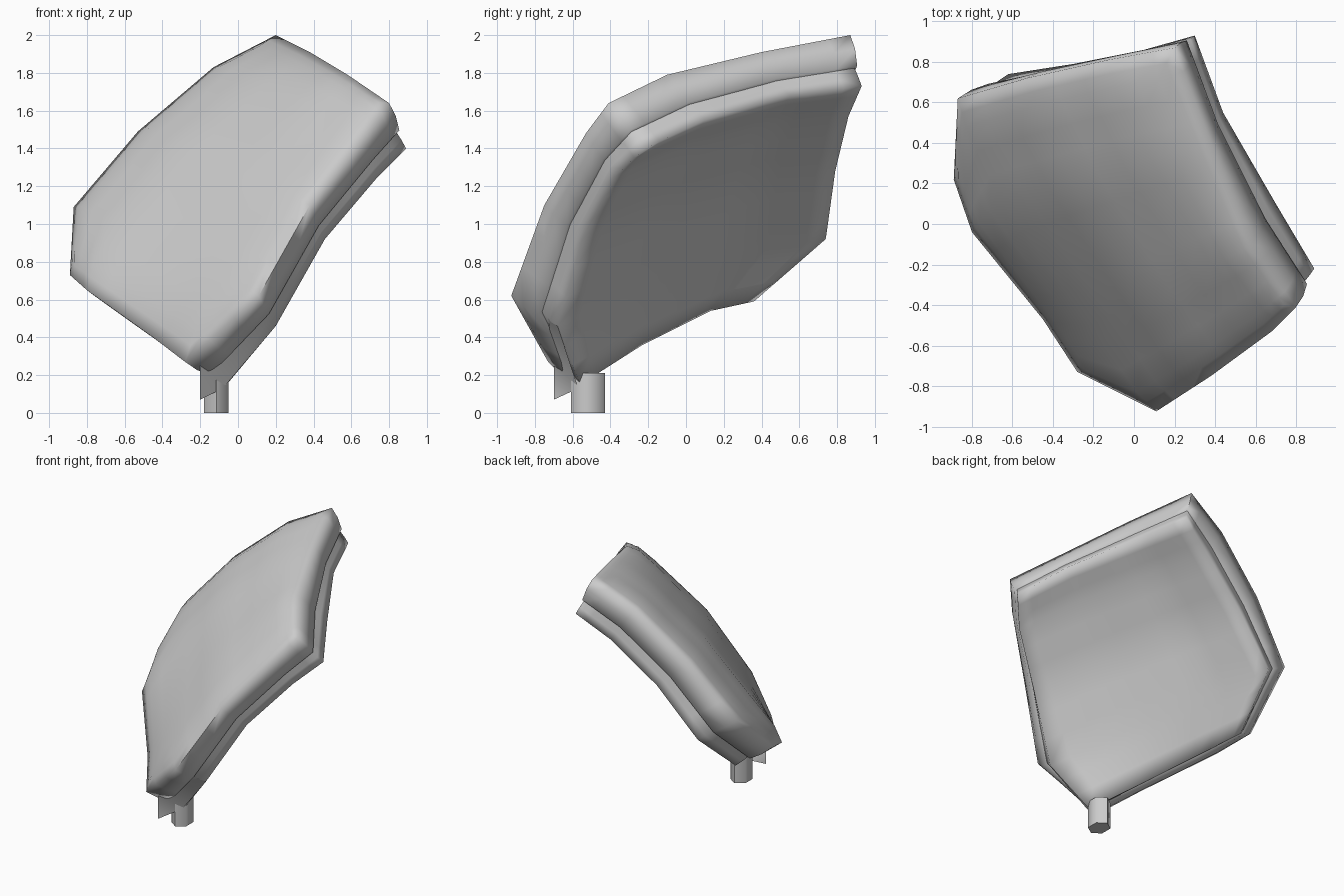
import bpy, bmesh, math
from mathutils import Vector as V

if "Cube" in bpy.data.objects:
    bpy.data.objects.remove(bpy.data.objects["Cube"])

grey = bpy.data.materials.new("plain grey")
grey.diffuse_color = (0.6, 0.6, 0.6, 1)
grey.use_nodes = True
grey.node_tree.nodes["Principled BSDF"].inputs["Base Color"].default_value = grey.diffuse_color

# Four border lines of the outer face and of the inner face
OUTER = dict(
    back=[(.2, .87, 2), (-.13, .81, 1.83), (-.53, .72, 1.49), (-.87, .62, 1.09), (-.89, .22, .73)],
    front=[(.8, -.41, 1.64), (.68, -.53, 1.48), (.38, -.75, 1.1), (.11, -.925, .62), (-.28, -.73, .27)],
    top=[(.2, .87, 2), (.38, .4, 1.91), (.58, -.1, 1.79), (.8, -.41, 1.64)],
    low=[(-.89, .22, .73), (-.8, -.04, .65), (-.45, -.47, .4), (-.28, -.73, .27)])
INNER = dict(
    back=[(.3, .93, 1.73), (.05, .86, 1.57), (-.3, .79, 1.28), (-.62, .74, .92), (-.68, .36, .59)],
    front=[(.89, -.22, 1.4), (.74, -.38, 1.25), (.46, -.55, .92), (.2, -.68, .46), (-.06, -.56, .15)],
    top=[(.3, .93, 1.73), (.44, .55, 1.68), (.7, .1, 1.55), (.89, -.22, 1.4)],
    low=[(-.68, .36, .59), (-.6, .13, .54), (-.35, -.23, .36), (-.06, -.56, .15)])
N = 12
NORMAL = V((-.55, -.49, .68)).normalized()
MID = V((0, 0, 1.15))


def along(line, t):
    s = t * (len(line) - 1)
    i = min(int(s), len(line) - 2)
    return V(line[i]).lerp(V(line[i + 1]), s - i)


def patch(b, lift):
    """Blend four borders into a grid, raising the interior by lift."""
    g = []
    c00, c01 = V(b["top"][0]), V(b["top"][-1])
    c10, c11 = V(b["low"][0]), V(b["low"][-1])
    for i in range(N + 1):
        u = i / N
        row = []
        for j in range(N + 1):
            v = j / N
            p = (along(b["back"], u).lerp(along(b["front"], u), v)
                 + along(b["top"], v).lerp(along(b["low"], v), u)
                 - c00.lerp(c01, v).lerp(c10.lerp(c11, v), u))
            if 0 < i < N and 0 < j < N:
                p += NORMAL * lift
            row.append(p)
        g.append(row)
    return g


# Grid indices around the border, in order
RIM = ([(0, j) for j in range(N)] + [(i, N) for i in range(N)]
       + [(N, N - j) for j in range(N)] + [(N - i, 0) for i in range(N)])


def inward(p, amount):
    """Move p towards the middle, parallel to the face."""
    d = MID - p
    d -= NORMAL * d.dot(NORMAL)
    return p + d.normalized() * amount


def finish(name, bm, angle=65):
    bmesh.ops.recalc_face_normals(bm, faces=bm.faces)
    me = bpy.data.meshes.new(name)
    bm.to_mesh(me)
    bm.free()
    me.materials.append(grey)
    ob = bpy.data.objects.new(name, me)
    bpy.context.collection.objects.link(ob)
    bpy.ops.object.select_all(action='DESELECT')
    ob.select_set(True)
    bpy.context.view_layer.objects.active = ob
    bpy.ops.object.shade_smooth_by_angle(angle=math.radians(angle))
    return ob


def panel(name, grid, rings, angle):
    """Curved grid face with wall rings hanging from its border."""
    bm = bmesh.new()
    vs = [[bm.verts.new(p) for p in row] for row in grid]
    for i in range(N):
        for j in range(N):
            bm.faces.new((vs[i][j], vs[i][j + 1], vs[i + 1][j + 1], vs[i + 1][j]))
    last = [vs[i][j] for i, j in RIM]
    for ring in rings:
        new = [bm.verts.new(p) for p in ring]
        for k in range(len(new)):
            m = (k + 1) % len(new)
            bm.faces.new((last[k], last[m], new[m], new[k]))
        last = new
    return finish(name, bm, angle)


outer = patch(OUTER, .035)
inner = patch(INNER, 0)
o = [outer[i][j].copy() for i, j in RIM]
n = [inner[i][j].copy() for i, j in RIM]

# Rounded crest: slide the face border half a cell towards the interior
for i, j in RIM:
    near = outer[min(max(i, 1), N - 1)][min(max(j, 1), N - 1)]
    outer[i][j] = outer[i][j].lerp(near, .5)


def wall(t, inset):
    return [inward(a.lerp(b, t), inset) for a, b in zip(o, n)]


# Outer cover with a folded-in lip, and the liner sitting under it
panel("outer_cover", outer, [o, wall(.3, -.01), wall(.6, 0), wall(.6, .04)], 85)
panel("inner_liner", inner, [wall(.8, .008), wall(.5, .025)], 130)

# Pointed flange at the lower front corner
bm = bmesh.new()
outline = [(.17, -.73, .5), (-.2, -.7, .27), (-.2, -.7, .07), (-.08, -.57, .13), (.2, -.68, .46)]
f = bm.faces.new([bm.verts.new(p) for p in outline])
bmesh.ops.triangulate(bm, faces=[f])
finish("corner_flange", bm)

# Six-sided peg underneath
bm = bmesh.new()
bmesh.ops.create_cone(bm, cap_ends=True, segments=6, radius1=.09, radius2=.09, depth=.21)
for v in bm.verts:
    v.co = V((v.co.x * .83 - .115, v.co.y - .52, v.co.z + .105))
finish("peg", bm)
